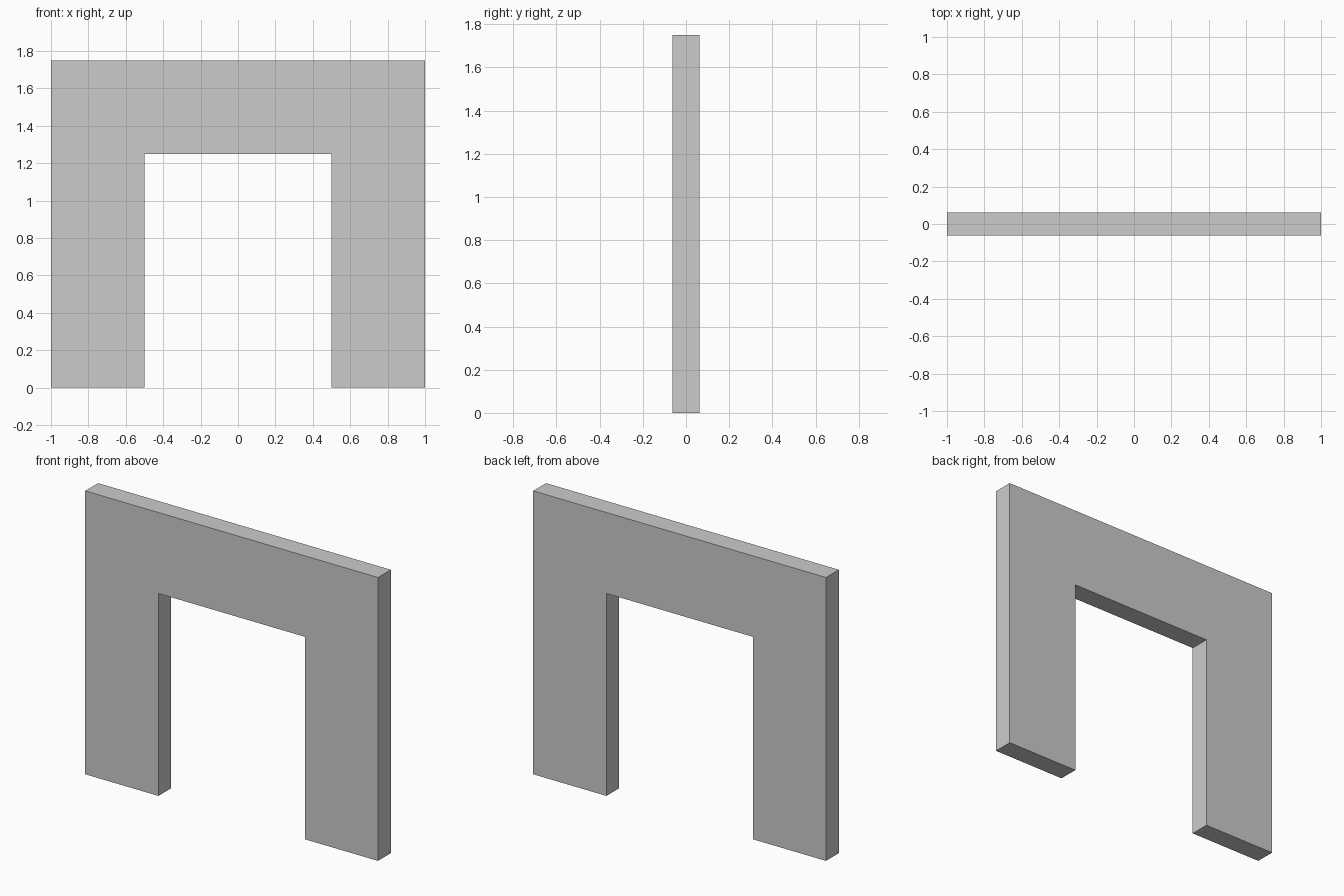
import bpy, bmesh

if "Cube" in bpy.data.objects:
    bpy.data.objects.remove(bpy.data.objects["Cube"])

WIDTH, HEIGHT, THICK = 2.0, 1.75, 0.125
DOOR_W, DOOR_H = 1.0, 1.25

# Wall outline with doorway notch: right half, then mirrored to the left
half = [(DOOR_W / 2, DOOR_H), (DOOR_W / 2, 0), (WIDTH / 2, 0), (WIDTH / 2, HEIGHT)]
outline = half + [(-x, z) for x, z in reversed(half)]

# Front face, extruded back to the wall thickness
bm = bmesh.new()
front = bm.faces.new([bm.verts.new((x, -THICK / 2, z)) for x, z in outline])
result = bmesh.ops.extrude_face_region(bm, geom=[front], use_keep_orig=True)
back_verts = [g for g in result["geom"] if isinstance(g, bmesh.types.BMVert)]
bmesh.ops.translate(bm, verts=back_verts, vec=(0, THICK, 0))
bmesh.ops.recalc_face_normals(bm, faces=bm.faces[:])

mesh = bpy.data.meshes.new("doorway_wall")
bm.to_mesh(mesh)
bm.free()
wall = bpy.data.objects.new("doorway_wall", mesh)
bpy.context.collection.objects.link(wall)
